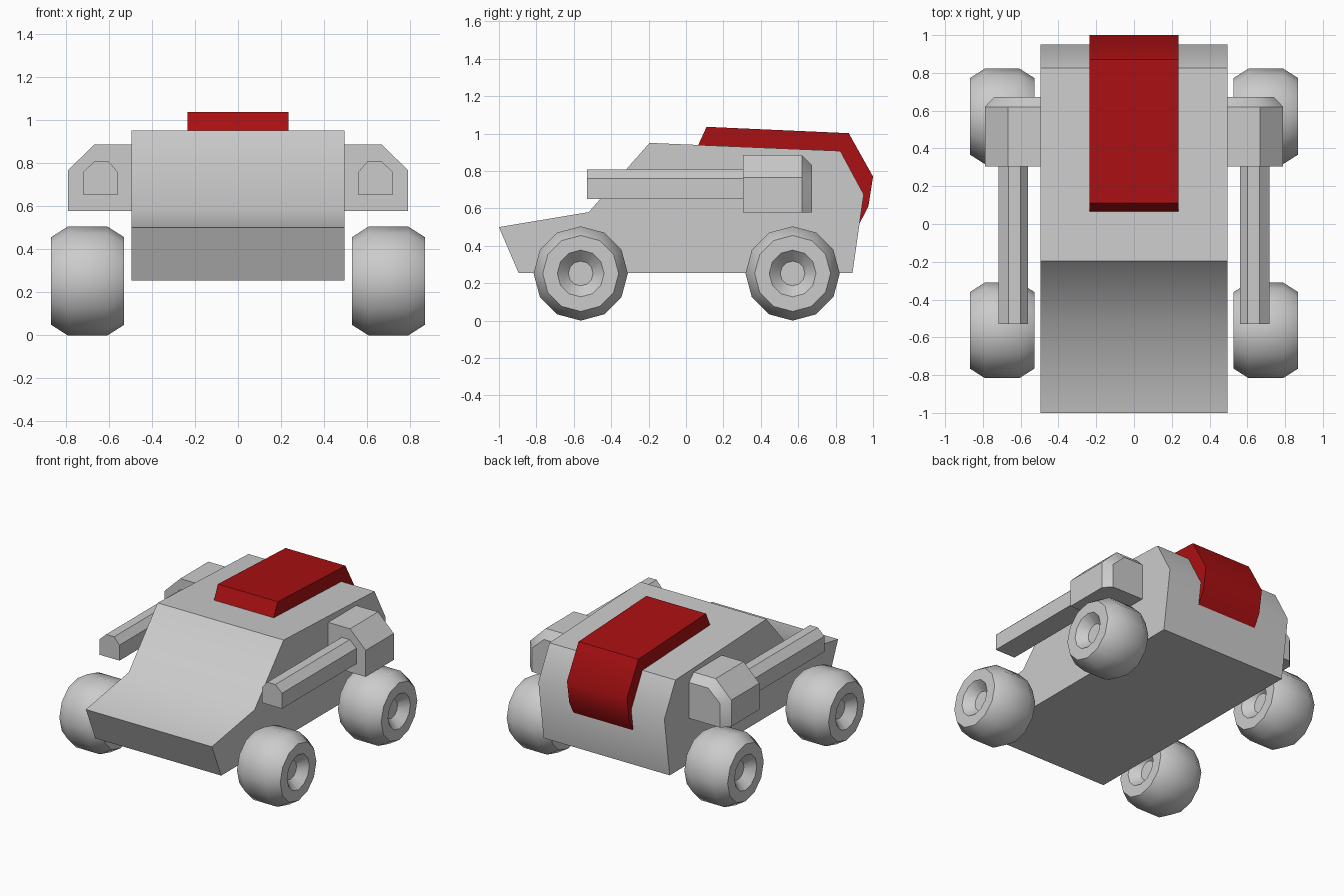
import bpy, bmesh
from math import sin, cos, tau, radians

if "Cube" in bpy.data.objects:
    bpy.data.objects.remove(bpy.data.objects["Cube"])


def finish(name, bm, color=None):
    bmesh.ops.recalc_face_normals(bm, faces=bm.faces[:])
    me = bpy.data.meshes.new(name)
    bm.to_mesh(me)
    bm.free()
    me.polygons.foreach_set("use_smooth", [True] * len(me.polygons))
    me.set_sharp_from_angle(angle=radians(40))
    ob = bpy.data.objects.new(name, me)
    bpy.context.collection.objects.link(ob)
    if color:
        mat = bpy.data.materials.new(name + "_paint")
        mat.diffuse_color = color
        mat.use_nodes = True
        mat.node_tree.nodes["Principled BSDF"].inputs["Base Color"].default_value = mat.diffuse_color
        me.materials.append(mat)
    return ob


def loft(name, rings, color=None):
    """Skin a series of equal-length closed rings and cap both ends."""
    bm = bmesh.new()
    loops = [[bm.verts.new(p) for p in ring] for ring in rings]
    n = len(loops[0])
    for a, b in zip(loops, loops[1:]):
        for i in range(n):
            j = (i + 1) % n
            bm.faces.new((a[i], a[j], b[j], b[i]))
    bm.faces.new(loops[0])
    bm.faces.new(loops[-1])
    return finish(name, bm, color)


def side_slab(name, profile, half, color=None):
    """Extrude a (y, z) side profile across x."""
    return loft(name, [[(x, y, z) for y, z in profile] for x in (-half, half)], color)


# Wedge-shaped hull
side_slab("body", [(-1, 0.5), (-0.52, 0.58), (-0.195, 0.95), (0.825, 0.907),
                   (0.95, 0.675), (0.89, 0.255), (-0.895, 0.255)], 0.495)

# Red hood wrapping over roof and tail
side_slab("rear_cover", [(0.065, 0.938), (0.11, 1.036), (0.87, 1.002), (1.0, 0.77),
                         (0.975, 0.61), (0.928, 0.52), (0.935, 0.675),
                         (0.815, 0.893), (0.075, 0.925)], 0.235, (0.4, 0.005, 0.006, 1))

# Wheel lathe profile (x offset from wheel centre, radius), dished hub on both sides
half_wheel = [(0.11, 0.066), (0.17, 0.125), (0.17, 0.203), (0.093, 0.252)]
wheel_profile = [(-x, r) for x, r in half_wheel] + half_wheel[::-1]


def wheel(name, cx, cy):
    loft(name, [[(cx + x, cy + r * sin(tau * i / 12), 0.252 + r * cos(tau * i / 12))
                 for i in range(12)] for x, r in wheel_profile])


# Side pod (x, z) sections and barrel (x, z) section
pod = [(0.48, 0.577), (0.79, 0.577), (0.79, 0.765), (0.667, 0.885), (0.48, 0.885)]
pod_end = [(0.48, 0.577), (0.74, 0.577), (0.74, 0.745), (0.645, 0.832), (0.48, 0.832)]
barrel = [(0.56, 0.65), (0.717, 0.65), (0.717, 0.76), (0.665, 0.808),
          (0.602, 0.808), (0.56, 0.76)]

for side, s in (("left", -1), ("right", 1)):
    loft("pod_" + side, [[(s * x, y, z) for x, z in sec]
                         for y, sec in ((0.305, pod), (0.62, pod), (0.673, pod_end))])
    loft("barrel_" + side, [[(s * x, y, z) for x, z in barrel] for y in (-0.53, 0.32)])
    wheel("front_wheel_" + side, s * 0.698, -0.563)
    wheel("rear_wheel_" + side, s * 0.698, 0.57)
